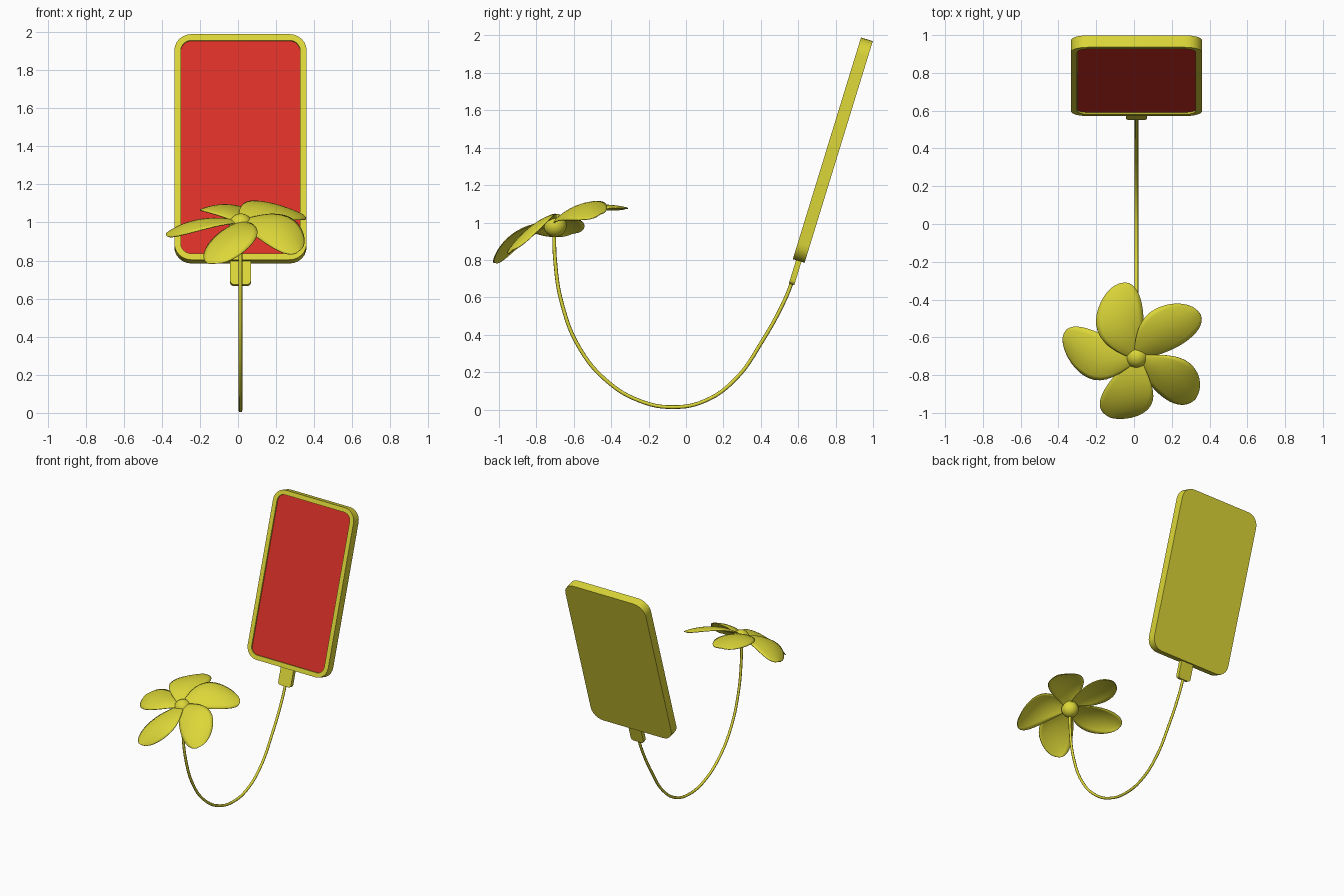
import bpy, bmesh, math
from mathutils import Matrix, Vector

if "Cube" in bpy.data.objects:
    bpy.data.objects.remove(bpy.data.objects["Cube"])

MID_X = 0.013
TILT = math.radians(-17.1)


def material(name, rgb):
    mat = bpy.data.materials.new(name)
    mat.use_nodes = True
    mat.diffuse_color = (*rgb, 1)
    mat.node_tree.nodes["Principled BSDF"].inputs["Base Color"].default_value = (*rgb, 1)
    return mat


yellow = material("yellow", (0.72, 0.68, 0.04))
red = material("red", (0.70, 0.03, 0.02))


def add_object(name, bm, matrix, mats, smooth=35):
    mesh = bpy.data.meshes.new(name)
    bm.to_mesh(mesh)
    bm.free()
    obj = bpy.data.objects.new(name, mesh)
    bpy.context.collection.objects.link(obj)
    obj.matrix_world = matrix
    for mat in mats:
        mesh.materials.append(mat)
    bpy.ops.object.select_all(action="DESELECT")
    obj.select_set(True)
    bpy.context.view_layer.objects.active = obj
    bpy.ops.object.shade_smooth_by_angle(angle=math.radians(smooth))
    return obj


def rounded_slab(width, height, depth, radius, steps=6):
    """Rounded rectangle in XZ, extruded along Y; returns its front face too."""
    bm = bmesh.new()
    verts = []
    for corner, (sx, sz) in enumerate([(1, 1), (-1, 1), (-1, -1), (1, -1)]):
        for i in range(steps + 1):
            a = math.pi / 2 * (corner + i / steps)
            verts.append(bm.verts.new((sx * (width / 2 - radius) + radius * math.cos(a),
                                       -depth / 2,
                                       sz * (height / 2 - radius) + radius * math.sin(a))))
    front = bm.faces.new(verts)
    back = bmesh.ops.extrude_face_region(bm, geom=[front], use_keep_orig=True)
    moved = [g for g in back["geom"] if isinstance(g, bmesh.types.BMVert)]
    bmesh.ops.translate(bm, verts=moved, vec=(0, depth, 0))
    bmesh.ops.recalc_face_normals(bm, faces=bm.faces)
    front = min(bm.faces, key=lambda f: f.calc_center_median().y)
    return bm, front


# Leaning panel with a recessed red screen
lean = Matrix.Translation((MID_X, 0.785, 1.387)) @ Matrix.Rotation(TILT, 4, "X")
bm, front = rounded_slab(0.695, 1.24, 0.066, 0.09)
bmesh.ops.inset_region(bm, faces=[front], thickness=0.034)
bmesh.ops.inset_region(bm, faces=[front], thickness=0.0005, depth=-0.01)
front.material_index = 1
add_object("panel", bm, lean, [yellow, red])

# Plug under the panel
bm, front = rounded_slab(0.11, 0.15, 0.03, 0.022)
add_object("plug", bm, lean @ Matrix.Translation((0, 0, -0.675)), [yellow])

# Hanging cable that rises into the flower stem
path = [(0.57, 0.69), (0.53, 0.59), (0.406, 0.363), (0.262, 0.16), (0.10, 0.046),
        (-0.07, 0.013), (-0.246, 0.046), (-0.42, 0.15), (-0.567, 0.325),
        (-0.663, 0.565), (-0.70, 0.80), (-0.705, 0.96)]
curve = bpy.data.curves.new("cable", "CURVE")
curve.dimensions = "3D"
curve.bevel_depth = 0.01
curve.bevel_resolution = 2
curve.resolution_u = 6
curve.use_fill_caps = True
spline = curve.splines.new("BEZIER")
spline.bezier_points.add(len(path) - 1)
for point, (y, z) in zip(spline.bezier_points, path):
    point.co = (MID_X, y, z)
    point.handle_left_type = point.handle_right_type = "AUTO"
curve.materials.append(yellow)
bpy.context.collection.objects.link(bpy.data.objects.new("cable", curve))

# Flower frame, tilted towards the front
heart = Vector((MID_X + 0.002, -0.70, 0.985))
normal = Vector((-0.06, -0.41, 1)).normalized()
flower = Matrix.Translation(heart) @ Vector((0, 0, 1)).rotation_difference(normal).to_matrix().to_4x4()

bm = bmesh.new()
bmesh.ops.create_uvsphere(bm, u_segments=24, v_segments=16, radius=0.062)
add_object("flower_centre", bm, flower, [yellow], 60)


def petal_mesh(length=0.40, half_width=0.128, rows=16, cols=10):
    """Arched petal along +X, belly on one side and the tip swept to the other."""
    bm = bmesh.new()
    grid = []
    for i in range(rows + 1):
        t = i / rows
        # denser rows near the rounded tip
        t = 1 - (1 - t) ** 1.6
        wide = half_width * (0.16 + 0.84 * math.sin(math.pi / 2 * min(1, t / 0.6)))
        if t > 0.6:
            wide = half_width * math.sqrt(max(0.0004, 1 - ((t - 0.6) / 0.4) ** 2))
        middle = 0.03 * math.sin(math.pi * t) - 0.035 * t * t
        row = []
        for j in range(cols + 1):
            s = 2 * j / cols - 1
            rise = 0.02 + 0.15 * t - 0.225 * t * t
            cup = -0.025 * s * s * (wide / half_width)
            twist = 0.22 * s * wide * (1 - 0.5 * t)
            row.append(bm.verts.new((length * t, middle + s * wide, rise + cup + twist)))
        grid.append(row)
    for a, b in zip(grid, grid[1:]):
        for j in range(cols):
            bm.faces.new((a[j], b[j], b[j + 1], a[j + 1]))
    return bm


# Five petals around the centre
for number, angle in enumerate([42, 108, 174, 254, 324], 1):
    turn = Matrix.Rotation(math.radians(angle), 4, "Z")
    petal = add_object(f"petal_{number}", petal_mesh(), flower @ turn, [yellow], 60)
    shell = petal.modifiers.new("thickness", "SOLIDIFY")
    shell.thickness = 0.005
    shell.offset = 0
